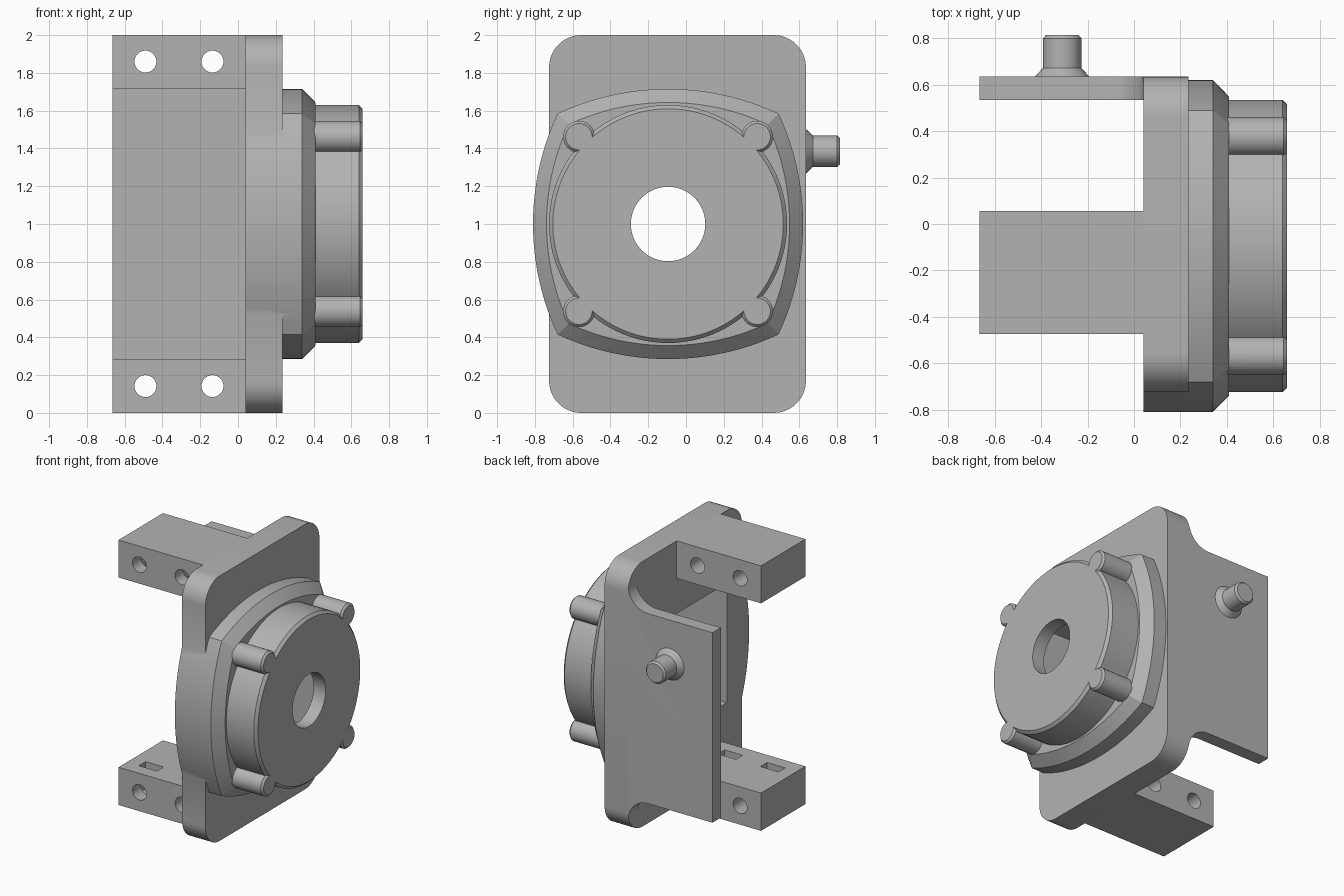
import bpy, bmesh, math
from mathutils import Vector

if "Cube" in bpy.data.objects:
    bpy.data.objects.remove(bpy.data.objects["Cube"])

CY, CZ = -0.095, 1.0          # main axis position
grey = bpy.data.materials.new("grey")
grey.diffuse_color = (0.45, 0.45, 0.45, 1)
grey.use_nodes = True
grey.node_tree.nodes["Principled BSDF"].inputs["Base Color"].default_value = grey.diffuse_color


def loft(name, sections):
    """Skin equal-length rings of 3D points and cap both ends."""
    bm = bmesh.new()
    rings = [[bm.verts.new(p) for p in s] for s in sections]
    n = len(rings[0])
    for a, b in zip(rings, rings[1:]):
        for i in range(n):
            j = (i + 1) % n
            bm.faces.new((a[i], a[j], b[j], b[i]))
    bm.faces.new(rings[0])
    bm.faces.new(rings[-1])
    bmesh.ops.recalc_face_normals(bm, faces=bm.faces)
    me = bpy.data.meshes.new(name)
    bm.to_mesh(me)
    bm.free()
    me.materials.append(grey)
    ob = bpy.data.objects.new(name, me)
    bpy.context.collection.objects.link(ob)
    return ob


def turned(name, axis, centre, rings, n=64):
    """Round part along axis 0 (x) or 1 (y); rings are (position, radius)."""
    secs = []
    for pos, r in rings:
        sec = []
        for i in range(n):
            t = 2 * math.pi * i / n
            u, v = centre[0] + r * math.cos(t), centre[1] + r * math.sin(t)
            sec.append((pos, u, v) if axis == 0 else (u, pos, v))
        secs.append(sec)
    return loft(name, secs)


def box(name, x, y, z):
    ring = [(y[0], z[0]), (y[1], z[0]), (y[1], z[1]), (y[0], z[1])]
    return loft(name, [[(px, a, b) for a, b in ring] for px in x])


def boolean(ob, other, op):
    m = ob.modifiers.new(op, 'BOOLEAN')
    m.operation, m.object, m.solver = op, other, 'EXACT'
    bpy.context.view_layer.objects.active = ob
    bpy.ops.object.modifier_apply(modifier=m.name)
    bpy.data.objects.remove(other)


def smooth(ob):
    bpy.ops.object.select_all(action='DESELECT')
    ob.select_set(True)
    bpy.context.view_layer.objects.active = ob
    bpy.ops.object.shade_smooth_by_angle(angle=math.radians(25))


def rounded_plate(name, x0, x1):
    r, ring = 0.17, []
    corners = [(0.635 - r, 2 - r), (-0.725 + r, 2 - r), (-0.725 + r, r), (0.635 - r, r)]
    for k, (cy, cz) in enumerate(corners):
        for i in range(13):
            t = math.pi / 2 * (k + i / 12)
            ring.append((cy + r * math.cos(t), cz + r * math.sin(t)))
    return loft(name, [[(x, a, b) for a, b in ring] for x in (x0, x1)])


def bulged_square(x, scale):
    c, h, n = 0.585, 0.715, 24
    R = (c * c + (h - c) ** 2) / (2 * (h - c))
    ring = []
    for k in range(4):
        rot = k * math.pi / 2
        for i in range(n):
            v = -c + 2 * c * i / n
            u = h - R + math.sqrt(R * R - v * v)
            ring.append((x, CY + scale * (u * math.cos(rot) - v * math.sin(rot)),
                         CZ + scale * (u * math.sin(rot) + v * math.cos(rot))))
    return ring


# Mounting plate with the bulged flange, drum and four corner studs
body = rounded_plate("mounting_body", 0.04, 0.235)
flange = loft("flange", [bulged_square(0.04, 1), bulged_square(0.34, 1), bulged_square(0.41, 0.9)])
boolean(body, flange, 'UNION')
drum = turned("drum", 0, (CY, CZ), [(0.36, 0.63), (0.64, 0.63), (0.66, 0.61)], 96)
boolean(body, drum, 'UNION')
for sy in (-1, 1):
    for sz in (-1, 1):
        stud = turned("stud", 0, (CY + sy * 0.472, CZ + sz * 0.462),
                      [(0.35, 0.084), (0.645, 0.084), (0.66, 0.07)], 32)
        boolean(body, stud, 'UNION')

# Rear cavity and shaft hole
boolean(body, box("cavity", (-0.1, 0.56), (CY - 0.45, CY + 0.45), (CZ - 0.45, CZ + 0.45)), 'DIFFERENCE')
boolean(body, turned("shaft_hole", 0, (CY, CZ), [(-0.2, 0.197), (0.9, 0.197)]), 'DIFFERENCE')
smooth(body)

# Upper and lower bars with cross holes and nut slots on the inner faces
for name, z0, z1, hz, slot in (("upper_bar", 1.717, 2.0, 1.86, (1.6, 1.92)),
                               ("lower_bar", 0.0, 0.285, 0.142, (0.08, 0.4))):
    bar = box(name, (-0.665, 0.05), (-0.475, 0.055), (z0, z1))
    for hx in (-0.49, -0.135):
        boolean(bar, turned("hole", 1, (hx, hz), [(-0.7, 0.058), (0.3, 0.058)], 32), 'DIFFERENCE')
        boolean(bar, box("slot", (hx - 0.075, hx + 0.075), (-0.375, -0.295), slot), 'DIFFERENCE')
    smooth(bar)

# Side wall with concave fillets running into the plate
r, top = 0.17, []
for i in range(13):
    t = math.pi / 2 * i / 12
    top.append((0.04 - r + r * math.sin(t), 1.717 + r - r * math.cos(t)))
top = [(-0.665, 1.717)] + top + [(0.05, 1.717 + r)]
outline = top + [(x, 2 - z) for x, z in reversed(top)]
wall = loft("side_wall", [[(x, y, z) for x, z in outline] for y in (0.535, 0.635)])
boolean(wall, rounded_plate("wall_limit", -1, 1), 'INTERSECT')
smooth(wall)

# Pin with a flared foot on the side wall
pin = turned("side_pin", 1, (-0.31, 1.385),
             [(0.62, 0.118), (0.635, 0.118), (0.672, 0.083), (0.8, 0.083), (0.814, 0.07)], 40)
smooth(pin)
